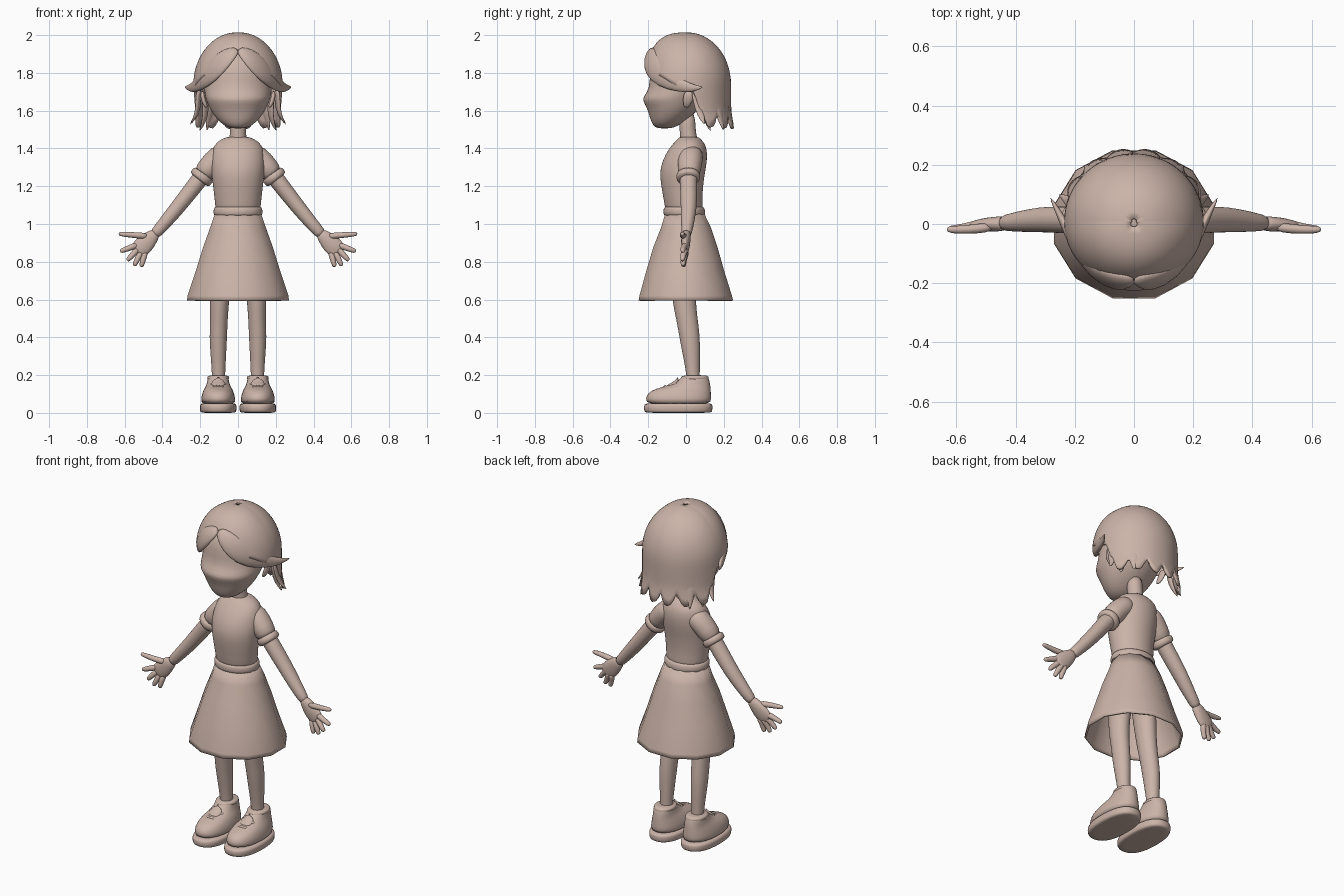
import bpy, math
from mathutils import Vector

skin_mat = bpy.data.materials.new("pale clay pink")
skin_mat.diffuse_color = (0.60, 0.455, 0.395, 1)


def skin(name, loops, caps=True, mirror=False, sub=1, thick=0):
    """Skin a list of equal closed loops into a smooth object."""
    n = len(loops[0])
    verts = [v for loop in loops for v in loop]
    faces = []
    for i in range(len(loops) - 1):
        for j in range(n):
            k = (j + 1) % n
            faces.append((i * n + j, i * n + k, (i + 1) * n + k, (i + 1) * n + j))
    if caps:
        faces.append(tuple(range(n - 1, -1, -1)))
        faces.append(tuple(range((len(loops) - 1) * n, len(loops) * n)))
    me = bpy.data.meshes.new(name)
    me.from_pydata(verts, [], faces)
    me.polygons.foreach_set("use_smooth", [True] * len(me.polygons))
    me.materials.append(skin_mat)
    ob = bpy.data.objects.new(name, me)
    bpy.context.collection.objects.link(ob)
    if thick:
        m = ob.modifiers.new("thickness", 'SOLIDIFY')
        m.thickness, m.offset = thick, -1
    if mirror:
        m = ob.modifiers.new("mirror", 'MIRROR')
        m.use_mirror_merge = False
    if sub:
        m = ob.modifiers.new("smooth", 'SUBSURF')
        m.levels = m.render_levels = sub
    return ob


def stack(name, rows, cx=0, n=20, power=2, turn=0, **kw):
    """Horizontal oval sections: (z, half width, front y, back y)."""
    loops = []
    for z, rx, yf, yb in rows:
        loop = []
        for j in range(n):
            a = 2 * math.pi * (j + turn) / n
            c, s = math.cos(a), math.sin(a)
            e = 2 / power
            loop.append((cx + rx * math.copysign(abs(c) ** e, c),
                         (yf + yb) / 2 + (yb - yf) / 2 * math.copysign(abs(s) ** e, s), z))
        loops.append(loop)
    return skin(name, loops, **kw)


def tube(name, pts, ref=(0, 1, 0), centre=None, n=14, **kw):
    """Oval tube along a path: (x, y, z, half width, half depth along ref)."""
    p = [Vector(q[:3]) for q in pts]
    loops = []
    for i, q in enumerate(pts):
        t = (p[min(i + 1, len(p) - 1)] - p[max(i - 1, 0)]).normalized()
        r = p[i] - Vector(centre) if centre else Vector(ref)
        d = (r - t * r.dot(t)).normalized()
        w = d.cross(t)
        loops.append([p[i] + w * q[3] * math.cos(2 * math.pi * j / n)
                      + d * q[4] * math.sin(2 * math.pi * j / n) for j in range(n)])
    return skin(name, loops, mirror=True, **kw)


# Head, nose bridge dip and chin, neck
stack("head", [(1.505, .03, -.15, -.08), (1.52, .075, -.175, -.04), (1.56, .118, -.192, .02),
               (1.61, .15, -.205, .07), (1.655, .17, -.232, .10), (1.675, .175, -.225, .11),
               (1.72, .182, -.193, .14), (1.8, .185, -.195, .16), (1.87, .165, -.175, .15),
               (1.94, .10, -.10, .10)], n=24)
stack("neck", [(1.40, .06, -.035, .075), (1.45, .045, -.03, .06), (1.5, .042, -.035, .05),
               (1.6, .045, -.04, .05)])
tube("ear", [(.165, 0, 1.615, .008, .012), (.178, .005, 1.64, .012, .022),
             (.188, .015, 1.675, .013, .032), (.188, .02, 1.705, .008, .02)])

# Hair cap: dome whose lower edge depends on direction, jagged at the back
EDGE = [(0, 1.90), (.25, 1.87), (.5, 1.82), (1.0, 1.77), (1.4, 1.72), (1.72, 1.70),
        (1.85, 1.61), (2.0, 1.555), (math.pi, 1.545)]


def edge_height(a):
    for (a0, z0), (a1, z1) in zip(EDGE, EDGE[1:]):
        if a <= a1 + 1e-6:
            z = z0 + (z1 - z0) * (a - a0) / (a1 - a0)
            break
    if a > 1.9:
        z += .04 - .085 * abs(math.sin((a - 1.9) * 7.5)) ** .8
    return z


COLS, ROWS = 96, 20
loops = []
for i in range(ROWS + 1):
    u = max(i / ROWS, .01)
    loop = []
    for j in range(COLS):
        a = 2 * math.pi * j / COLS
        away = min(a, 2 * math.pi - a)
        z = 2.0 - (2.0 - edge_height(away)) * u ** 1.7
        f = math.sqrt(max(0, 1 - ((z - 1.74) / .26) ** 2)) if z > 1.74 else 1
        f += max(0, 1.6 - z) * .9
        front = max(0, math.cos(a))
        f = f ** (1 - .35 * front)
        loop.append((.222 * f * math.sin(a), .008 - .216 * f * math.cos(a), z))
    loops.append(loop)
hair = skin("hair_cap", loops, caps=False, sub=0, thick=.014)
stack("hair_crown", [(1.985, .06, -.05, .06), (1.997, .03, -.025, .035)], sub=0)

# Swept fringe and loose side locks
tube("fringe_lock", [(0, -.185, 1.925, .02, .012), (.05, -.195, 1.895, .05, .02),
                     (.11, -.18, 1.835, .065, .022), (.17, -.125, 1.775, .058, .022),
                     (.22, -.03, 1.732, .036, .018), (.252, .035, 1.717, .022, .012),
                     (.283, .09, 1.725, .003, .003)], centre=(0, .02, 1.74))
for name, pts in {
    "side_lock": [(.205, .05, 1.72, .03, .012), (.21, .065, 1.65, .03, .014),
                  (.215, .075, 1.58, .022, .012), (.255, .10, 1.525, .003, .003)],
    "inner_lock": [(.18, .08, 1.70, .03, .012), (.17, .095, 1.62, .03, .014),
                   (.175, .11, 1.55, .02, .012), (.205, .13, 1.49, .003, .003)],
    "back_lock": [(.15, .165, 1.66, .04, .012), (.15, .175, 1.58, .03, .014),
                  (.165, .20, 1.49, .003, .003)],
}.items():
    tube(name, pts, centre=(0, 0, 1.6), n=10)

# Dress: bodice, waistband, flared skirt
stack("bodice", [(1.465, .045, -.03, .06), (1.45, .09, -.045, .08), (1.42, .128, -.075, .105),
                 (1.37, .142, -.11, .115), (1.30, .145, -.138, .108), (1.24, .138, -.138, .095),
                 (1.16, .128, -.125, .088), (1.10, .121, -.113, .088), (1.05, .121, -.11, .095)], n=24)
stack("waistband", [(1.04, .115, -.105, .09), (1.045, .129, -.119, .102), (1.065, .132, -.121, .103),
                    (1.088, .128, -.119, .098), (1.095, .115, -.105, .085)], n=24)
stack("skirt", [(1.06, .125, -.112, .098), (.98, .153, -.137, .137), (.88, .19, -.178, .172),
                (.75, .232, -.218, .21), (.62, .277, -.255, .252), (.595, .279, -.26, .258)],
      n=12, turn=.5, caps=False, sub=0, thick=-.01)

# Sleeves with rolled cuffs
tube("sleeve", [(.05, .03, 1.375, .06, .06), (.105, .025, 1.357, .066, .07),
                (.155, .018, 1.298, .062, .064), (.195, .012, 1.248, .058, .058)])
tube("cuff", [(.178, .012, 1.268, .055, .055), (.182, .012, 1.262, .065, .065),
              (.200, .012, 1.240, .067, .066), (.207, .012, 1.231, .055, .055)])

# Arms, palms and fingers
tube("arm", [(.14, .018, 1.32, .045, .048), (.21, .012, 1.228, .046, .047),
             (.29, .016, 1.125, .042, .045), (.35, .012, 1.05, .039, .041),
             (.41, .006, .98, .033, .032), (.45, .002, .935, .030, .026)])
tube("palm", [(.43, .003, .957, .028, .025), (.46, 0, .928, .040, .026),
              (.49, -.002, .897, .052, .025), (.525, -.004, .863, .050, .019),
              (.54, -.005, .848, .036, .012)])
for name, base, tip in [("thumb", (.475, -.008, .935), (.632, -.018, .948)),
                        ("index_finger", (.53, -.002, .89), (.624, -.016, .855)),
                        ("middle_finger", (.525, 0, .873), (.587, -.018, .806)),
                        ("ring_finger", (.51, .002, .86), (.55, -.016, .778)),
                        ("little_finger", (.49, .004, .86), (.512, -.012, .773))]:
    b, t = Vector(base), Vector(tip)
    tube(name, [(*(b.lerp(t, k) + Vector((0, -.006 * math.sin(k * math.pi), 0))), r, r)
                for k, r in ((0, .018), (.35, .017), (.75, .0145), (.95, .012), (1, .006))], n=10)

# Legs
tube("leg", [(.075, -.015, .88, .07, .085), (.088, -.015, .74, .06, .072),
             (.099, -.012, .6, .053, .064), (.101, .005, .5, .048, .057),
             (.105, .02, .4, .048, .056), (.104, .03, .3, .042, .046),
             (.103, .038, .2, .035, .035), (.103, .04, .12, .036, .036)])

# Shoes: sole, upper, collar, tongue and straps
stack("sole", [(0, .085, -.205, .125), (.003, .096, -.222, .14), (.025, .099, -.226, .143),
               (.046, .098, -.224, .142), (.052, .085, -.205, .13)], cx=.105, power=2.4, mirror=True)
stack("shoe_upper", [(.04, .092, -.212, .135), (.075, .092, -.216, .135), (.105, .085, -.205, .134),
                     (.128, .075, -.165, .132), (.145, .064, -.095, .130), (.165, .058, -.045, .126),
                     (.195, .054, -.02, .118), (.200, .042, -.005, .105)],
      cx=.105, power=2.2, mirror=True)
stack("shoe_collar", [(.172, .05, -.02, .115), (.178, .059, -.03, .122), (.192, .059, -.027, .121),
                      (.199, .05, -.015, .112)], cx=.105, mirror=True)
tube("shoe_tongue", [(.105, -.10, .135, .035, .014), (.105, -.06, .152, .036, .014),
                     (.105, -.042, .175, .034, .011), (.105, -.043, .192, .024, .006)], ref=(0, 0, 1))
for i, (y, z) in enumerate([(-.115, .138), (-.068, .158)]):
    tube(f"shoe_strap_{i + 1}", [(.045, y + .035, z - .04, .012, .01), (.068, y + .01, z - .008, .014, .01),
                                 (.105, y, z, .014, .01), (.142, y + .01, z - .008, .014, .01),
                                 (.165, y + .035, z - .04, .012, .01)], n=8)
